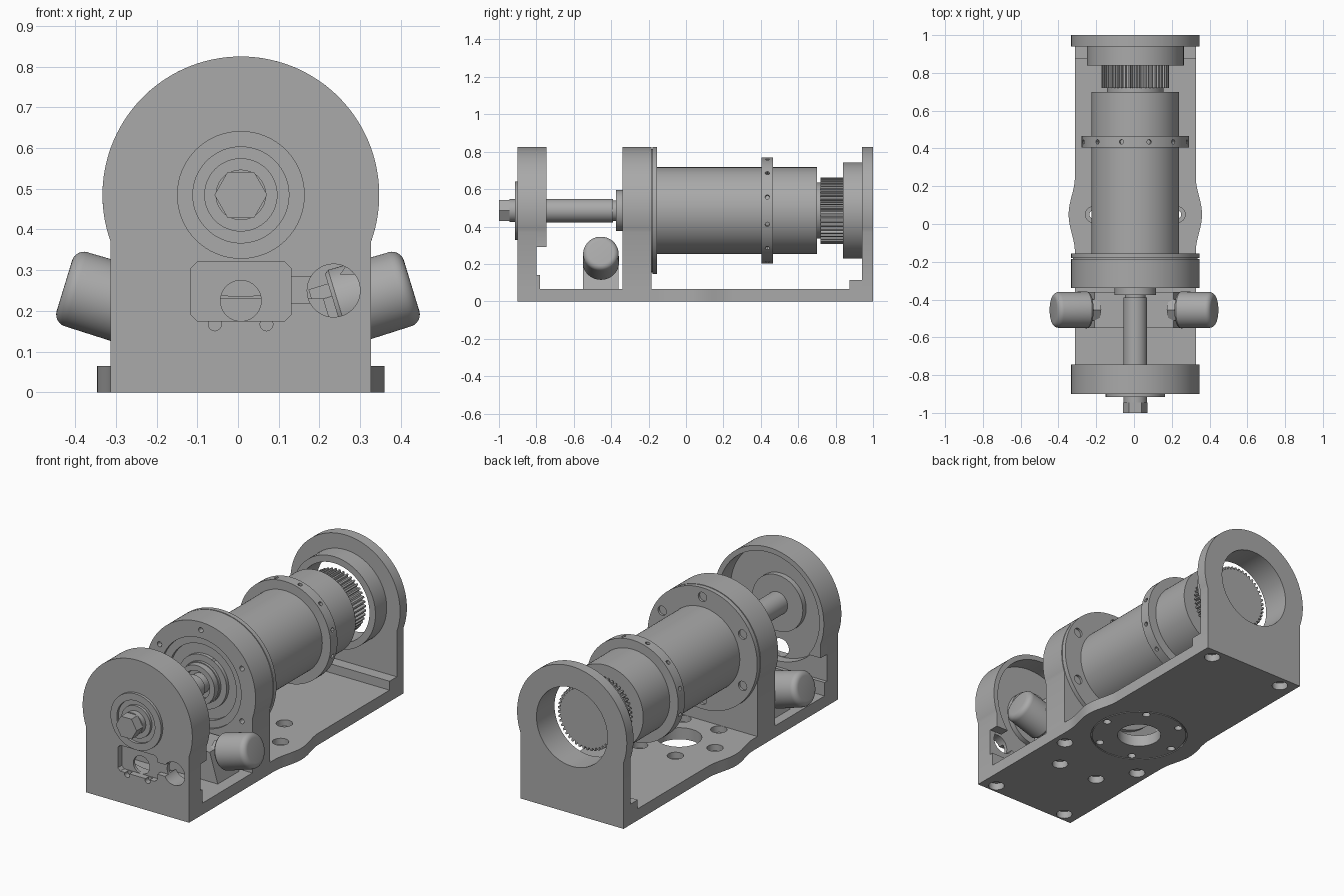
import bpy, bmesh, math
from mathutils import Vector

if "Cube" in bpy.data.objects:
    bpy.data.objects.remove(bpy.data.objects["Cube"])

CX, CZ, R, W = 0.007, 0.485, 0.34, 0.32      # shaft axis, arch radius, half width
BORE_Y = 0.05                                # centre of the base mounting ring

grey = bpy.data.materials.new("machined grey")
grey.use_nodes = True
grey.diffuse_color = (0.4, 0.4, 0.4, 1)
grey.node_tree.nodes["Principled BSDF"].inputs["Base Color"].default_value = (0.4, 0.4, 0.4, 1)
parts = []


def finish(name, bm):
    bmesh.ops.remove_doubles(bm, verts=bm.verts, dist=1e-5)
    bmesh.ops.recalc_face_normals(bm, faces=bm.faces)
    mesh = bpy.data.meshes.new(name)
    bm.to_mesh(mesh)
    bm.free()
    mesh.materials.append(grey)
    ob = bpy.data.objects.new(name, mesh)
    bpy.context.collection.objects.link(ob)
    parts.append(ob)
    return ob


def prism(name, pts, a, b, axis="Y"):
    """Extrude a flat outline from a to b along an axis."""
    bm = bmesh.new()
    place = (lambda p: (p[0], a, p[1])) if axis == "Y" else (lambda p: (p[0], p[1], a))
    face = bm.faces.new([bm.verts.new(place(p)) for p in pts])
    new = bmesh.ops.extrude_face_region(bm, geom=[face])["geom"]
    step = Vector((0, b - a, 0)) if axis == "Y" else Vector((0, 0, b - a))
    bmesh.ops.translate(bm, vec=step, verts=[v for v in new if isinstance(v, bmesh.types.BMVert)])
    return finish(name, bm)


def lathe(name, profile, origin=(CX, 0, CZ), direction=(0, 1, 0), steps=64):
    """Spin a closed (radius, height) profile around an axis."""
    bm = bmesh.new()
    vs = [bm.verts.new((r, 0, h)) for r, h in profile]
    es = [bm.edges.new((vs[i - 1], vs[i])) for i in range(len(vs))]
    bmesh.ops.spin(bm, geom=vs + es, cent=(0, 0, 0), axis=(0, 0, 1),
                   angle=math.tau, steps=steps, use_merge=True)
    rot = Vector((0, 0, 1)).rotation_difference(Vector(direction)).to_matrix()
    bmesh.ops.rotate(bm, cent=(0, 0, 0), matrix=rot, verts=bm.verts)
    bmesh.ops.translate(bm, vec=origin, verts=bm.verts)
    return finish(name, bm)


def rod(name, r, a, b, origin=(CX, 0, CZ), direction=(0, 1, 0), steps=64):
    return lathe(name, [(0, a), (r, a), (r, b), (0, b)], origin, direction, steps)


def ring(name, inner, outer, a, b, origin=(CX, 0, CZ), direction=(0, 1, 0)):
    return lathe(name, [(inner, a), (outer, a), (outer, b), (inner, b)], origin, direction)


def box(name, x0, x1, y0, y1, z0, z1):
    return prism(name, [(x0, z0), (x1, z0), (x1, z1), (x0, z1)], y0, y1)


def arch(name, a, b, z0):
    """Round-topped plate standing on z0."""
    low = -math.acos(W / R)
    angles = [low + (math.pi - 2 * low) * i / 72 for i in range(73)]
    pts = [(CX - W, z0), (CX + W, z0)]
    pts += [(CX + R * math.cos(t), CZ + R * math.sin(t)) for t in angles]
    return prism(name, pts, a, b)


def cut(targets, cutters):
    for ob in targets:
        for c in cutters:
            m = ob.modifiers.new("cut", "BOOLEAN")
            m.operation, m.solver, m.object = "DIFFERENCE", "EXACT", c
        dg = bpy.context.evaluated_depsgraph_get()
        dg.update()
        mesh = bpy.data.meshes.new_from_object(ob.evaluated_get(dg))
        ob.modifiers.clear()
        ob.data = mesh
    for c in cutters:
        parts.remove(c)
        bpy.data.objects.remove(c)


def circle_spots(count, radius, start=0):
    for i in range(count):
        t = start + math.tau * i / count
        yield radius * math.cos(t), radius * math.sin(t)


UP = (0, 0, 1)

# Base plate with bulged sides, mounting ring and screw recesses
ys = [BORE_Y - 0.2 + 0.4 * i / 24 for i in range(25)]
half = [W + 0.033 * math.cos(math.pi * (y - BORE_Y) / 0.4) ** 2 for y in ys]
side = [(W, -0.9)] + list(zip(half, ys)) + [(W, 1.0)]
base = prism("base_plate", [(CX + h, y) for h, y in side] + [(CX - h, y) for h, y in reversed(side)],
             0, 0.065, "Z")
hub = (CX, BORE_Y, 0)
cutters = [rod("bore", 0.115, -0.1, 0.2, hub, UP),
           ring("groove", 0.25, 0.256, -0.1, 0.008, hub, UP)]
for dx, dy in circle_spots(6, 0.222):
    spot = (CX + dx, BORE_Y + dy, 0)
    cutters.append(lathe("bolt", [(0, -0.1), (0.021, -0.1), (0.021, 0.03), (0.042, 0.03),
                                  (0.042, 0.2), (0, 0.2)], spot, UP, 24))
for x, y in ((0.235, 0.935), (0.235, -0.85), (0.25, -0.265), (0.125, -0.455)):
    for s in (-1, 1):
        cutters.append(rod("recess", 0.042, -0.1, 0.04, (CX + s * x, y, 0), UP, 24))
cut([base], cutters)

# Front housing: plate, hollow rim and foot
plate = arch("front_plate", -0.9, -0.8, 0.065)
rim = arch("front_rim", -0.8, -0.745, 0.29)
box("front_foot", CX - W, CX + W, -0.8, -0.78, 0.065, 0.14)
cut([plate, rim], [rod("hollow", 0.312, -0.85, -0.5)])
window = [(-0.115, 0.19), (-0.1, 0.175), (0.115, 0.175), (0.13, 0.19),
          (0.13, 0.305), (0.115, 0.32), (-0.1, 0.32), (-0.115, 0.305)]
cut([plate], [prism("pocket", window, -1, -0.865),
              rod("side_hole", 0.065, -1, -0.5, (0.235, 0, 0.25)),
              box("slot", 0.12, 0.2, -1, -0.87, 0.22, 0.285),
              rod("worm_hole", 0.05, -1, -0.5, (CX, 0, 0.225)),
              rod("pin_hole", 0.016, -1, -0.87, (-0.057, 0, 0.167), steps=16),
              rod("pin_hole", 0.016, -1, -0.87, (0.07, 0, 0.167), steps=16)])

# Front bearing, washer, drive shaft and hex nut
ring("front_bearing", 0.118, 0.157, -0.915, -0.83)
rod("bearing_face", 0.118, -0.9, -0.83)
ring("shaft_washer", 0.06, 0.09, -0.915, -0.89)
rod("shaft_neck", 0.062, -0.945, -0.89)
rod("hex_nut", 0.065, -1, -0.945, steps=6)
rod("inner_boss", 0.157, -0.85, -0.82)
rod("drive_shaft", 0.063, -0.9, -0.39)

# Middle support with stepped front recess and screw holes
support = arch("middle_support", -0.34, -0.185, 0.065)
cut([support], [ring("step", 0.115, 0.25, -0.5, -0.325), ring("step", 0.15, 0.21, -0.5, -0.305)]
    + [rod("screw", 0.014, -0.5, -0.31, (CX + dx, 0, CZ + dz), steps=16)
       for dx, dz in circle_spots(6, 0.295, math.pi / 6)])
ring("middle_bearing", 0.08, 0.11, -0.375, -0.3)
rod("shaft_end", 0.055, -0.39, -0.3)

# Barrel, its flange and its collar
rod("flange_spacer", 0.33, -0.185, -0.18)
flange = rod("barrel_flange", R, -0.18, -0.155, steps=96)
cut([flange], [rod("screw", 0.026, -0.168, 0, (CX + dx, 0, CZ + dz), steps=20)
               for dx, dz in circle_spots(6, 0.288, math.pi / 6)])
rod("barrel", 0.232, -0.16, 0.7, steps=96)
collar = ring("barrel_collar", 0.22, 0.284, 0.405, 0.465)
cut([collar], [rod("pit", 0.012, 0.265, 0.4, (CX, 0.435, CZ), (dx, 0, dz), 12)
               for dx, dz in circle_spots(12, 1, math.pi / 12)])

# Toothed output gear
teeth = 45
rim_pts = []
for i in range(teeth):
    for f, r in ((0, 0.163), (0.3, 0.163), (0.42, 0.178), (0.78, 0.178)):
        t = math.tau * (i + f) / teeth
        rim_pts.append((CX + r * math.cos(t), CZ + r * math.sin(t)))
prism("output_gear", rim_pts, 0.72, 0.87)
rod("gear_hub", 0.15, 0.69, 0.73)

# Rear plate with bored boss and foot
rear = arch("rear_plate", 0.94, 1.0, 0.065)
cut([rear], [rod("bore", 0.22, 0.5, 1.2)])
ring("rear_boss", 0.22, 0.257, 0.84, 0.945)
box("rear_foot", CX - W, CX + W, 0.875, 0.94, 0.065, 0.115)

# Worm block with a tilted knob and hex collar on each side
prism("worm_block", [(-0.26, 0.065), (0.26, 0.065), (0.21, 0.23), (-0.21, 0.23)], -0.55, -0.36)
for s, label in ((1, "left"), (-1, "right")):
    tilt = (s * 0.956, 0, 0.292)
    at = (s * 0.24, -0.455, 0.205)
    corner = [(0.065 + 0.03 * math.cos(t), 0.165 + 0.03 * math.sin(t))
              for t in (math.pi / 2 * i / 6 for i in range(7))]
    lathe(label + "_knob", [(0, 0), (0.09, 0), (0.097, 0.01)] + corner + [(0, 0.195)], at, tilt)
    rod(label + "_knob_collar", 0.065, -0.05, 0, at, tilt, 6)

# Smooth the round faces and keep the edges sharp
bpy.ops.object.select_all(action="DESELECT")
for ob in parts:
    ob.select_set(True)
bpy.context.view_layer.objects.active = base
bpy.ops.object.shade_smooth_by_angle(angle=math.radians(30))
